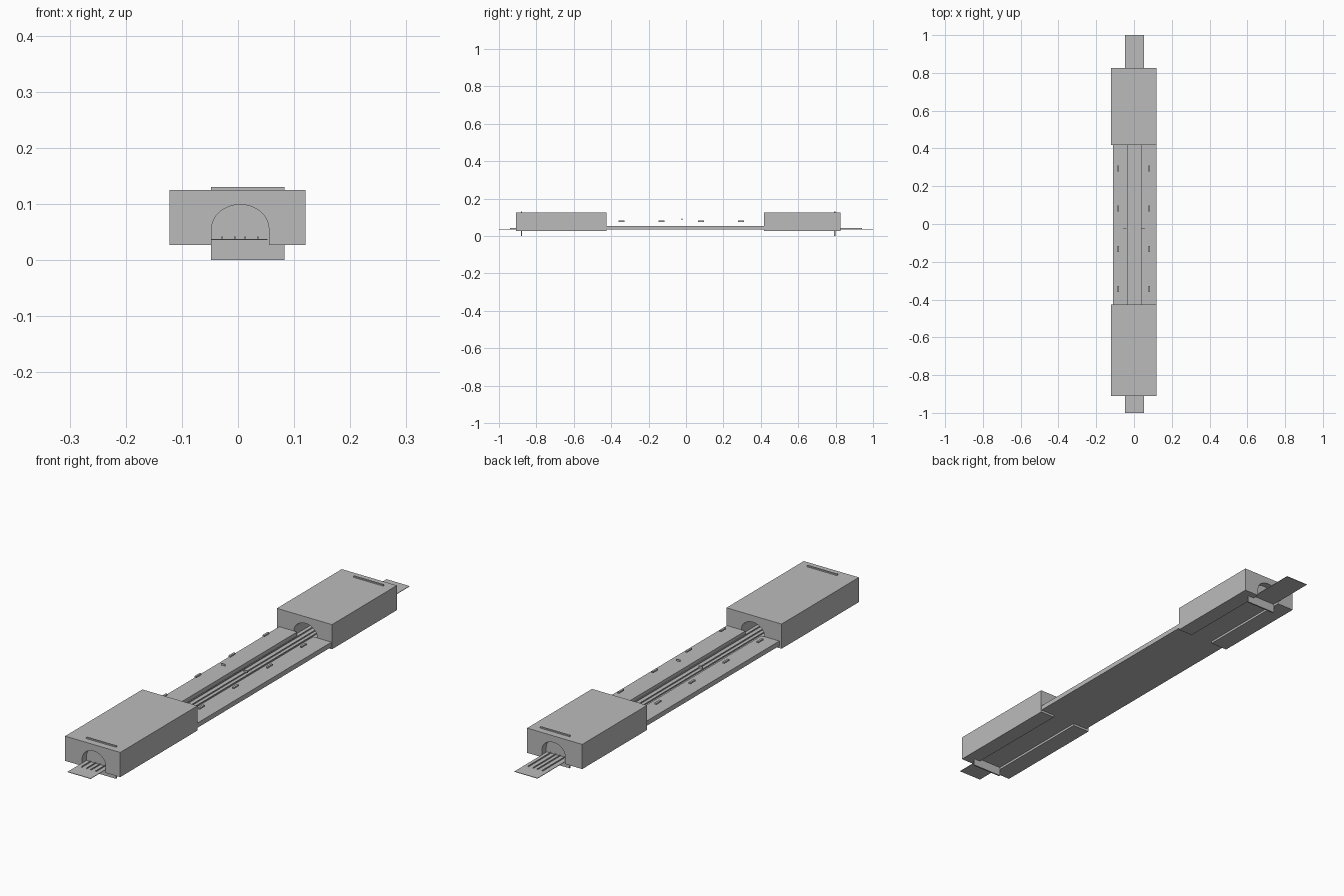
import bpy
import bmesh
import math

cube = bpy.data.objects.get("Cube")
if cube:
    bpy.data.objects.remove(cube, do_unlink=True)

# One flat grey for the whole model
grey = bpy.data.materials.new("concrete_grey")
grey.use_nodes = True
grey.diffuse_color = (0.5, 0.5, 0.5, 1)
grey.node_tree.nodes["Principled BSDF"].inputs["Base Color"].default_value = (0.5, 0.5, 0.5, 1)


def prism(name, profile, y0, y1):
    """Extrude an x-z profile from y0 to y1."""
    bm = bmesh.new()
    face = bm.faces.new([bm.verts.new((x, y0, z)) for x, z in profile])
    moved = bmesh.ops.extrude_face_region(bm, geom=[face])["geom"]
    verts = [g for g in moved if isinstance(g, bmesh.types.BMVert)]
    bmesh.ops.translate(bm, verts=verts, vec=(0, y1 - y0, 0))
    bmesh.ops.recalc_face_normals(bm, faces=bm.faces)
    mesh = bpy.data.meshes.new(name)
    bm.to_mesh(mesh)
    bm.free()
    mesh.materials.append(grey)
    obj = bpy.data.objects.new(name, mesh)
    bpy.context.scene.collection.objects.link(obj)
    return obj


def box(name, x0, x1, y0, y1, z0, z1):
    return prism(name, [(x0, z0), (x1, z0), (x1, z1), (x0, z1)], y0, y1)


# Tunnel blocks with an arched passage open at the bottom
STEPS = 20
arch = []
for i in range(STEPS + 1):
    a = math.pi * (1 - i / STEPS)
    arch.append((0.004 + 0.051 * math.cos(a), 0.056 + 0.043 * math.sin(a)))
block = [(-0.122, 0.125), (-0.122, 0.027), (-0.047, 0.027)] + arch
block += [(0.055, 0.027), (0.12, 0.027), (0.12, 0.125)]
prism("front_tunnel", block, -0.91, -0.425)
prism("back_tunnel", block, 0.418, 0.825)

# Thin barrier plates standing through the tunnel blocks
for name, y in (("front_barrier", -0.88), ("back_barrier", 0.795)):
    box(name, -0.048, 0.083, y - 0.003, y + 0.003, 0, 0.13)

# Track bed and four rails
box("track_bed", -0.048, 0.053, -1, 1, 0.036, 0.038)
for i, x in enumerate((-0.028, -0.006, 0.013, 0.035)):
    box(f"rail_{i + 1}", x - 0.0015, x + 0.0015, -0.94, 0.94, 0.037, 0.042)

# Platforms either side of the tracks
box("right_platform", -0.112, -0.033, -0.425, 0.418, 0.036, 0.055)
box("left_platform", 0.037, 0.118, -0.425, 0.418, 0.036, 0.055)

# Hanging lamps and small signs above each platform
for side, x in (("right", -0.083), ("left", 0.081)):
    for i in range(4):
        y = -0.345 + 0.213 * i
        box(f"{side}_lamp_{i + 1}", x - 0.004, x + 0.004, y - 0.016, y + 0.016, 0.076, 0.082)
for side, x in (("right", -0.049), ("left", 0.049)):
    box(f"{side}_sign", x - 0.009, x + 0.009, -0.024, -0.02, 0.085, 0.093)
